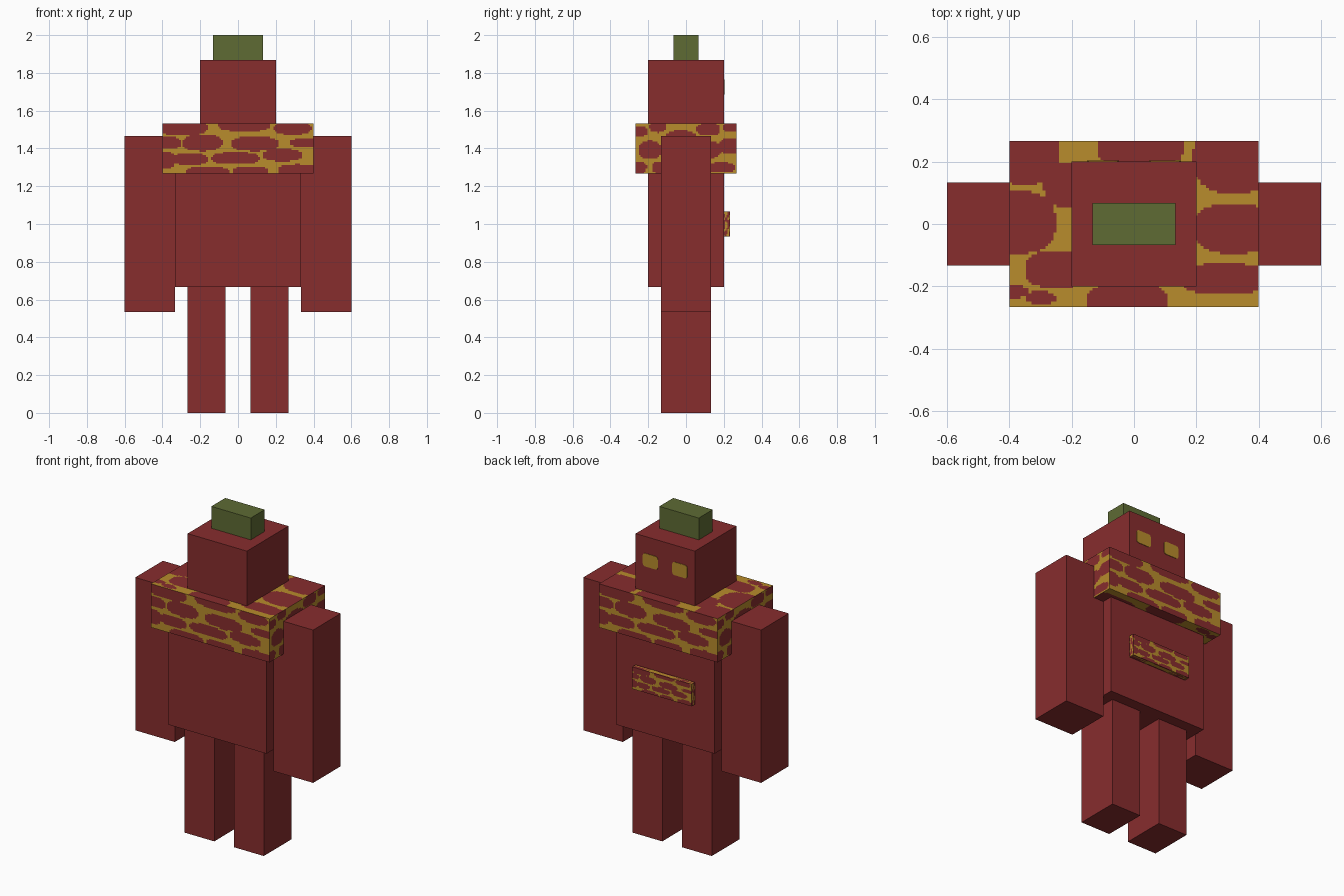
import bpy
import bmesh
from mathutils import Matrix, Vector

if "Cube" in bpy.data.objects:
    bpy.data.objects.remove(bpy.data.objects["Cube"], do_unlink=True)


def make_material(name, rgb):
    mat = bpy.data.materials.new(name)
    mat.use_nodes = True
    colour = (*rgb, 1.0)
    mat.diffuse_color = colour
    mat.node_tree.nodes["Principled BSDF"].inputs["Base Color"].default_value = colour
    return mat


RED = make_material("dark red", (0.242, 0.026, 0.027))
GOLD = make_material("gold", (0.479, 0.262, 0.025))
GREEN = make_material("moss green", (0.112, 0.147, 0.034))


def finish(bm, name, *materials):
    mesh = bpy.data.meshes.new(name)
    bm.to_mesh(mesh)
    bm.free()
    for mat in materials:
        mesh.materials.append(mat)
    obj = bpy.data.objects.new(name, mesh)
    bpy.context.collection.objects.link(obj)
    return obj


def box(name, low, high, material, corner=0.0):
    """Plain box; corner rounds the edges that run front to back."""
    low, high = Vector(low), Vector(high)
    bm = bmesh.new()
    bmesh.ops.create_cube(bm, size=1.0)
    bmesh.ops.scale(bm, vec=high - low, verts=bm.verts)
    bmesh.ops.translate(bm, vec=(low + high) / 2, verts=bm.verts)
    if corner:
        edges = [e for e in bm.edges
                 if abs((e.verts[0].co - e.verts[1].co).normalized().y) > 0.9]
        bmesh.ops.bevel(bm, geom=edges, offset=corner, segments=2,
                        profile=0.5, affect='EDGES')
    return finish(bm, name, material)


# Red patches on gold: centre across, centre down, half width, half height
LONG_SIZE = (151, 49)
LONG = [
    (20, 4, 25, 8), (82, 2, 26, 6), (130, 5, 19, 6),
    (5, 19, 14, 6), (40, 19, 20, 8), (92, 20, 24, 7), (143, 19, 16, 4),
    (4, 36, 9, 8), (28, 35, 17, 6), (73, 34, 24, 6), (120, 31, 20, 6),
    (45, 48, 22, 6), (88, 47, 18, 5), (135, 46, 20, 6),
]
SHORT_SIZE = (100, 49)
SHORT = [
    (4, 8, 8, 5), (22, 3, 8, 6), (14, 26, 11, 9), (3, 43, 8, 6),
    (28, 43, 12, 6), (45, 15, 16, 8), (50, 38, 14, 7), (72, 6, 12, 6),
    (73, 26, 12, 8), (93, 22, 10, 8), (94, 4, 8, 4), (85, 43, 14, 5),
]
TOP_SIZE = (80, 53)
TOP = [
    (5, 4, 11, 10), (2, 26, 13, 10), (18, 14, 7, 7), (15, 41, 10, 6),
    (2, 48, 4, 2), (10, 50, 5, 2), (38, 51, 13, 6), (42, 2, 14, 7),
    (72, 5, 13, 12), (72, 28, 13, 8), (69, 44, 14, 5),
]

# Each side: outward direction, direction to its right, patches, patch scale
X, Y, Z = Vector((1, 0, 0)), Vector((0, 1, 0)), Vector((0, 0, 1))
SIDES = [
    (-Y, X, LONG, LONG_SIZE), (Y, -X, LONG, LONG_SIZE),
    (X, Y, SHORT, SHORT_SIZE), (-X, -Y, SHORT, SHORT_SIZE),
    (Z, X, TOP, TOP_SIZE), (-Z, X, TOP, TOP_SIZE),
]


def in_patch(u, v, patches):
    return any(abs((u - cx) / rx) ** 2.5 + abs((v - cy) / ry) ** 2.5 < 1
               for cx, cy, rx, ry in patches)


def patterned_box(name, low, high, cell):
    """Box with sides gridded into small cells, coloured by the patches."""
    low, high = Vector(low), Vector(high)
    size, centre = high - low, (low + high) / 2
    bm = bmesh.new()
    for normal, right, patches, (wide, tall) in SIDES:
        up = normal.cross(right)
        w, h, d = (abs(size.dot(axis)) for axis in (right, up, normal))
        grid = bmesh.ops.create_grid(bm, x_segments=max(2, round(w / cell)),
                                     y_segments=max(2, round(h / cell)), size=0.5)
        for face in {f for vert in grid["verts"] for f in vert.link_faces}:
            mid = face.calc_center_median()
            u, v = (mid.x + 0.5) * wide, (0.5 - mid.y) * tall
            face.material_index = 0 if in_patch(u, v, patches) else 1
        place = Matrix((right * w, up * h, normal)).transposed().to_4x4()
        place.translation = centre + normal * d / 2
        bmesh.ops.transform(bm, matrix=place, verts=grid["verts"])
    return finish(bm, name, RED, GOLD)


# Trunk, head and stem
box("torso", (-0.333, -0.2, 0.667), (0.333, 0.2, 1.267), RED)
box("head", (-0.2, -0.2, 1.533), (0.2, 0.2, 1.867), RED)
box("stem", (-0.133, -0.067, 1.867), (0.133, 0.067, 2.0), GREEN)

# Limbs and eyes, one of each per side
for side, sign in (("left", 1), ("right", -1)):
    def paired(part, inner, outer, y, z, material, corner=0.0):
        x = sorted((sign * inner, sign * outer))
        box(f"{side}_{part}", (x[0], y[0], z[0]), (x[1], y[1], z[1]),
            material, corner)

    paired("leg", 0.067, 0.267, (-0.133, 0.133), (0, 0.667), RED)
    paired("arm", 0.333, 0.6, (-0.133, 0.133), (0.535, 1.467), RED)
    paired("eye", 0.048, 0.15, (0.198, 0.203), (1.685, 1.765), GOLD, 0.015)

# Mottled collar and back plate
patterned_box("collar", (-0.4, -0.267, 1.267), (0.4, 0.267, 1.533), 0.0089)
patterned_box("back_plate", (-0.2, 0.2, 0.933), (0.2, 0.233, 1.067), 0.0067)
